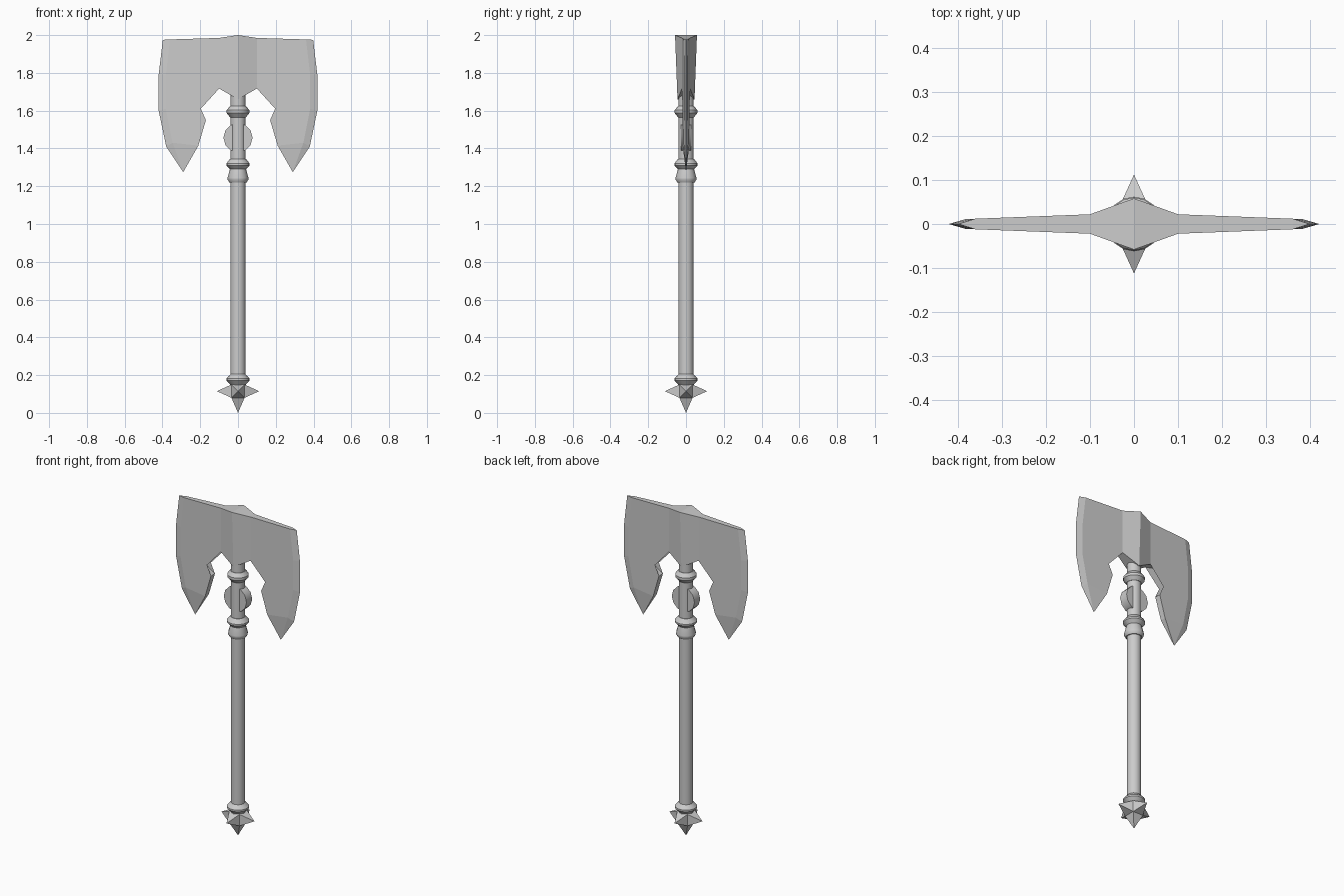
import bpy, bmesh, math

if "Cube" in bpy.data.objects:
    bpy.data.objects.remove(bpy.data.objects["Cube"])


def make_object(name, bm):
    bmesh.ops.recalc_face_normals(bm, faces=bm.faces)
    mesh = bpy.data.meshes.new(name)
    bm.to_mesh(mesh)
    bm.free()
    obj = bpy.data.objects.new(name, mesh)
    bpy.context.collection.objects.link(obj)
    return obj


def smooth(obj, angle):
    bpy.ops.object.select_all(action='DESELECT')
    obj.select_set(True)
    bpy.context.view_layer.objects.active = obj
    bpy.ops.object.shade_smooth_by_angle(angle=math.radians(angle))


def lathe(name, profile, sides=16):
    """Capped solid of revolution from (radius, z) pairs."""
    bm = bmesh.new()
    rings = [[bm.verts.new((r * math.cos(2 * math.pi * i / sides),
                            r * math.sin(2 * math.pi * i / sides), z))
              for i in range(sides)] for r, z in profile]
    for a, b in zip(rings, rings[1:]):
        for i in range(sides):
            j = (i + 1) % sides
            bm.faces.new((a[i], a[j], b[j], b[i]))
    bm.faces.new(rings[0])
    bm.faces.new(rings[-1])
    obj = make_object(name, bm)
    smooth(obj, 35)
    return obj


# Shaft and its turned collars
lathe("shaft", [(.04, .14), (.04, 1.72)])
lathe("lower_collar", [(.045, .13), (.042, .15), (.062, .172), (.062, .182), (.04, .205)])
lathe("grip_collar", [(.046, 1.22), (.055, 1.235), (.055, 1.245), (.043, 1.29),
                      (.062, 1.31), (.062, 1.32), (.042, 1.345)])
lathe("neck_collar", [(.042, 1.565), (.06, 1.587), (.06, 1.603), (.042, 1.625)])

# Disc set through the neck, showing on both sides
bm = bmesh.new()
bmesh.ops.create_cone(bm, cap_ends=True, segments=12, radius1=.077, radius2=.077, depth=.055)
disc = make_object("neck_disc", bm)
disc.rotation_euler.x = math.pi / 2
disc.location.z = 1.457
smooth(disc, 35)

# Spiked pommel: a cube with a pyramid on every face but the top
bm = bmesh.new()
bmesh.ops.create_cube(bm, size=.07)
for face in list(bm.faces):
    n = face.normal.copy()
    if n.z < .5:
        tip = bmesh.ops.poke(bm, faces=[face])['verts'][0]
        tip.co = n * (.115 if n.z < -.5 else .112)
pommel = make_object("spiked_pommel", bm)
pommel.location.z = .115

# Double blade: front right quarter, mirrored in x and y
bm = bmesh.new()


def half_thickness(x):
    return .0258 - .0385 * x


def vert(x, z, t=None):
    return bm.verts.new((x, -(half_thickness(x) if t is None else t), z))


top = [vert(0, 2.0, .058), vert(.1, 1.985), vert(.36, 1.977)]
bevel = [top[-1], vert(.382, 1.79), vert(.382, 1.61), vert(.346, 1.43)]
edge = [vert(x, z, 0) for x, z in
        [(.398, 1.975), (.42, 1.79), (.42, 1.6), (.38, 1.41), (.29, 1.275)]]
notch = [vert(0, 1.66, .045), vert(.1, 1.717)] + [vert(x, z) for x, z in
        [(.16, 1.73), (.205, 1.722), (.235, 1.69), (.248, 1.64),
         (.22, 1.585), (.17, 1.55), (.21, 1.415)]]
tip = edge[-1]

# Central ridge, broad cheek, point and sharpened bevel
bm.faces.new((top[0], top[1], notch[1], notch[0]))
bm.faces.new([top[1]] + bevel + notch[:0:-1])
bm.faces.new((notch[-1], bevel[-1], tip))
for a, b, c, d in zip(bevel, bevel[1:], edge[1:], edge):
    bm.faces.new((a, b, c, d))
bm.faces.new((bevel[-1], edge[3], tip))


# Walls along the top and the notch, down to the y = 0 plane
def wall(chain, end):
    mid = [bm.verts.new((v.co.x, 0, v.co.z)) for v in chain]
    for a, b, c, d in zip(chain, chain[1:], mid[1:], mid):
        bm.faces.new((a, b, c, d))
    bm.faces.new((chain[-1], end, mid[-1]))


wall(top, edge[0])
wall(notch, tip)
bmesh.ops.triangulate(bm, faces=[f for f in bm.faces if len(f.verts) > 4])
for axis in 'XY':
    bmesh.ops.mirror(bm, geom=bm.verts[:] + bm.edges[:] + bm.faces[:],
                     axis=axis, merge_dist=.0005)
bmesh.ops.remove_doubles(bm, verts=bm.verts, dist=.0005)
make_object("double_blade", bm)
